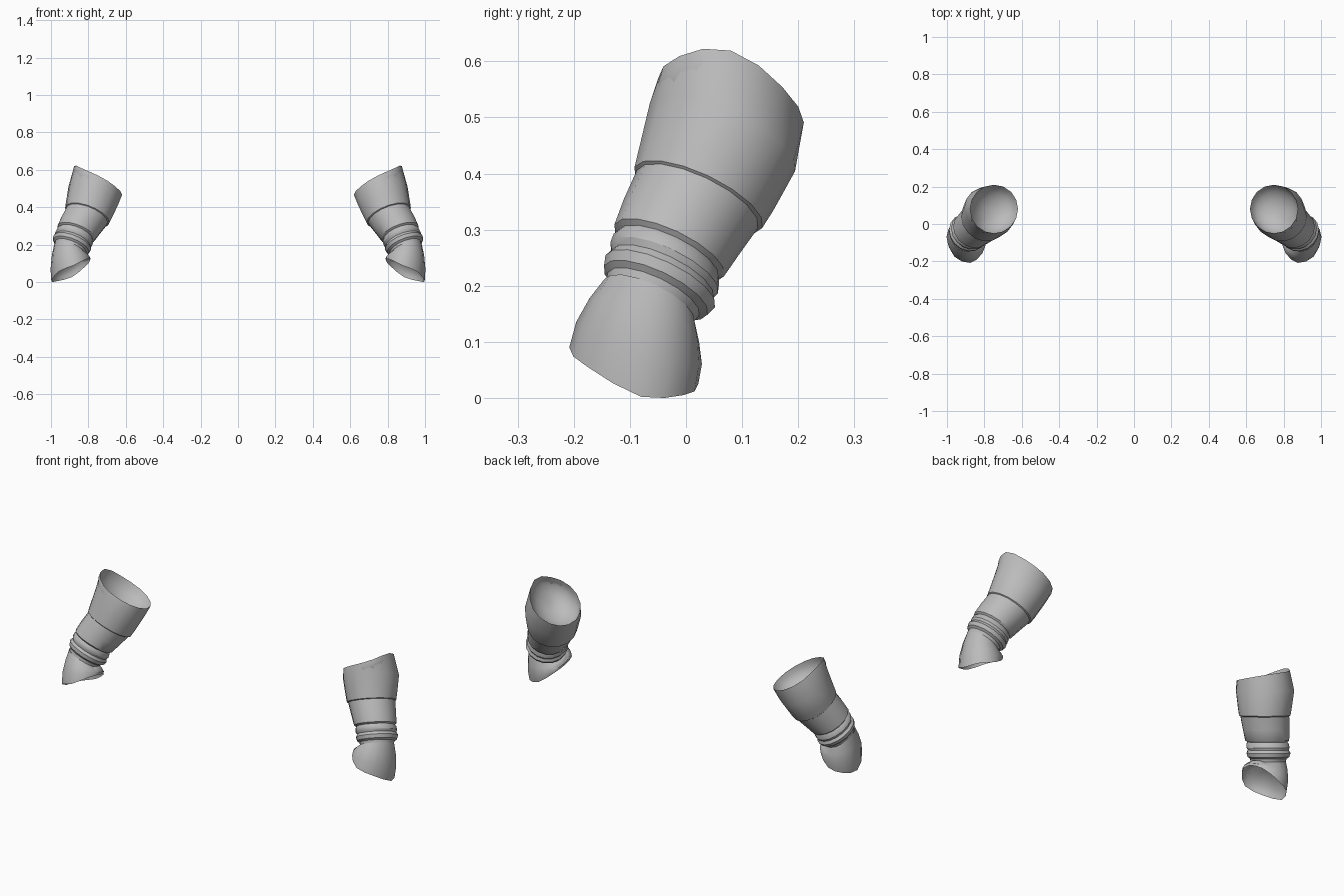
import bpy, bmesh, math
from mathutils import Vector

if "Cube" in bpy.data.objects:
    bpy.data.objects.remove(bpy.data.objects["Cube"])

N = 16
AXIS = Vector((-0.16, 0.19, 0.40)).normalized()      # wrist to elbow
U = (Vector((1, 0, 0)) - AXIS * AXIS.x).normalized()  # towards the outer side
V = AXIS.cross(U)                                     # towards the back
ANG = [2 * math.pi * i / N for i in range(N)]

grey = bpy.data.materials.new("armour grey")
grey.diffuse_color = (0.5, 0.5, 0.5, 1)
grey.use_nodes = True
grey.node_tree.nodes["Principled BSDF"].inputs["Base Color"].default_value = grey.diffuse_color


def ring(x, y, z, r):
    """Circle square to the arm axis."""
    return [Vector((x, y, z)) + r * (math.cos(a) * U + math.sin(a) * V) for a in ANG]


def blend(a, b, t, swell=0.0):
    """Ring between two rings, pushed outwards by swell."""
    out = [p.lerp(q, t) for p, q in zip(a, b)]
    c = sum(out, Vector()) / N
    return [p + (p - c).normalized() * swell for p in out]


def bowl(rim, depth):
    """Rings running from a rim down into a rounded hollow, ending in a point."""
    c = sum(rim, Vector()) / N
    rings = []
    for k in (0.97, 0.88, 0.7, 0.4):
        rings.append([c + (p - c) * k + depth * math.sqrt(1 - k * k) for p in rim])
    return rings, c + depth


def shell(name, rings, tip=None, angle=40):
    """Skin a list of rings, close it at tip, and mirror it to the other arm."""
    bm = bmesh.new()
    loops = [[bm.verts.new(p) for p in r] for r in rings]
    for a, b in zip(loops, loops[1:]):
        for i in range(N):
            j = (i + 1) % N
            bm.faces.new((a[i], a[j], b[j], b[i]))
    if tip is not None:
        t = bm.verts.new(tip)
        for i in range(N):
            bm.faces.new((loops[-1][i], loops[-1][(i + 1) % N], t))
    bmesh.ops.recalc_face_normals(bm, faces=bm.faces)
    # outer wall must face away from the arm axis
    f = min(bm.faces, key=lambda q: (q.calc_center_median() - loops[0][0].co).length)
    c = sum((v.co for v in loops[0]), Vector()) / N
    if f.normal.dot(f.calc_center_median() - c) < 0:
        bmesh.ops.reverse_faces(bm, faces=bm.faces)
    me = bpy.data.meshes.new(name)
    bm.to_mesh(me)
    bm.free()
    me.materials.append(grey)
    ob = bpy.data.objects.new(name, me)
    bpy.context.collection.objects.link(ob)
    ob.modifiers.new("other arm", 'MIRROR')
    bpy.ops.object.select_all(action='DESELECT')
    ob.select_set(True)
    bpy.context.view_layer.objects.active = ob
    bpy.ops.object.shade_smooth_by_angle(angle=math.radians(angle))


# flared elbow cuff with a slanted, peaked rim and a hollow top
top_rim = []
for a in ANG:
    dx, dy = 0.128 * math.cos(a), 0.13 * math.sin(a)
    peak = 0.025 * max(0, math.cos(a)) ** 4
    top_rim.append(Vector((0.748 + dx, 0.08 + dy, 0.53 + 0.5 * dx - 0.3 * dy + peak)))
wide = ring(0.772, 0.065, 0.465, 0.143)
hollow, tip = bowl(top_rim, -0.11 * AXIS)
shell("elbow_cuff", [ring(0.808, 0.020, 0.350, 0.114), ring(0.806, 0.022, 0.357, 0.126),
                     ring(0.795, 0.036, 0.390, 0.132), wide, top_rim] + hollow, tip)

# tapered forearm sleeve
shell("forearm_sleeve", [ring(0.868, -0.032, 0.256, 0.098), ring(0.865, -0.030, 0.263, 0.108),
                         ring(0.840, -0.008, 0.305, 0.114), ring(0.806, 0.022, 0.357, 0.120)])

# stacked wrist ribs
shell("wrist_ribs", [ring(0.900, -0.065, 0.172, 0.086), ring(0.896, -0.058, 0.185, 0.090),
                     ring(0.893, -0.054, 0.192, 0.102), ring(0.887, -0.046, 0.208, 0.108),
                     ring(0.882, -0.042, 0.221, 0.100), ring(0.878, -0.039, 0.232, 0.106),
                     ring(0.872, -0.035, 0.248, 0.104), ring(0.868, -0.032, 0.257, 0.098)], angle=30)

# bell shaped hand cuff, cut open towards the inside and the front
key = [Vector(p) for p in (
    (0.998, -0.08, 0.002), (0.965, -0.005, 0.005), (0.89, 0.022, 0.025), (0.82, -0.01, 0.08),
    (0.79, -0.075, 0.115), (0.81, -0.155, 0.122), (0.875, -0.208, 0.09), (0.96, -0.175, 0.055))]
hand_rim = []
for i in range(8):
    a, b, c, d = (key[(i + k) % 8] for k in (-1, 0, 1, 2))
    hand_rim += [b, (9 * (b + c) - a - d) / 16]
for p in hand_rim:
    p.x, p.z = min(p.x, 1.0), max(p.z, 0.0)
wrist = ring(0.900, -0.066, 0.174, 0.088)
palm, tip = bowl(hand_rim, Vector((0.005, 0.02, 0.075)))
shell("hand_cuff", [wrist, blend(wrist, hand_rim, 0.3, 0.008),
                    blend(wrist, hand_rim, 0.65, 0.01), hand_rim] + palm, tip)
